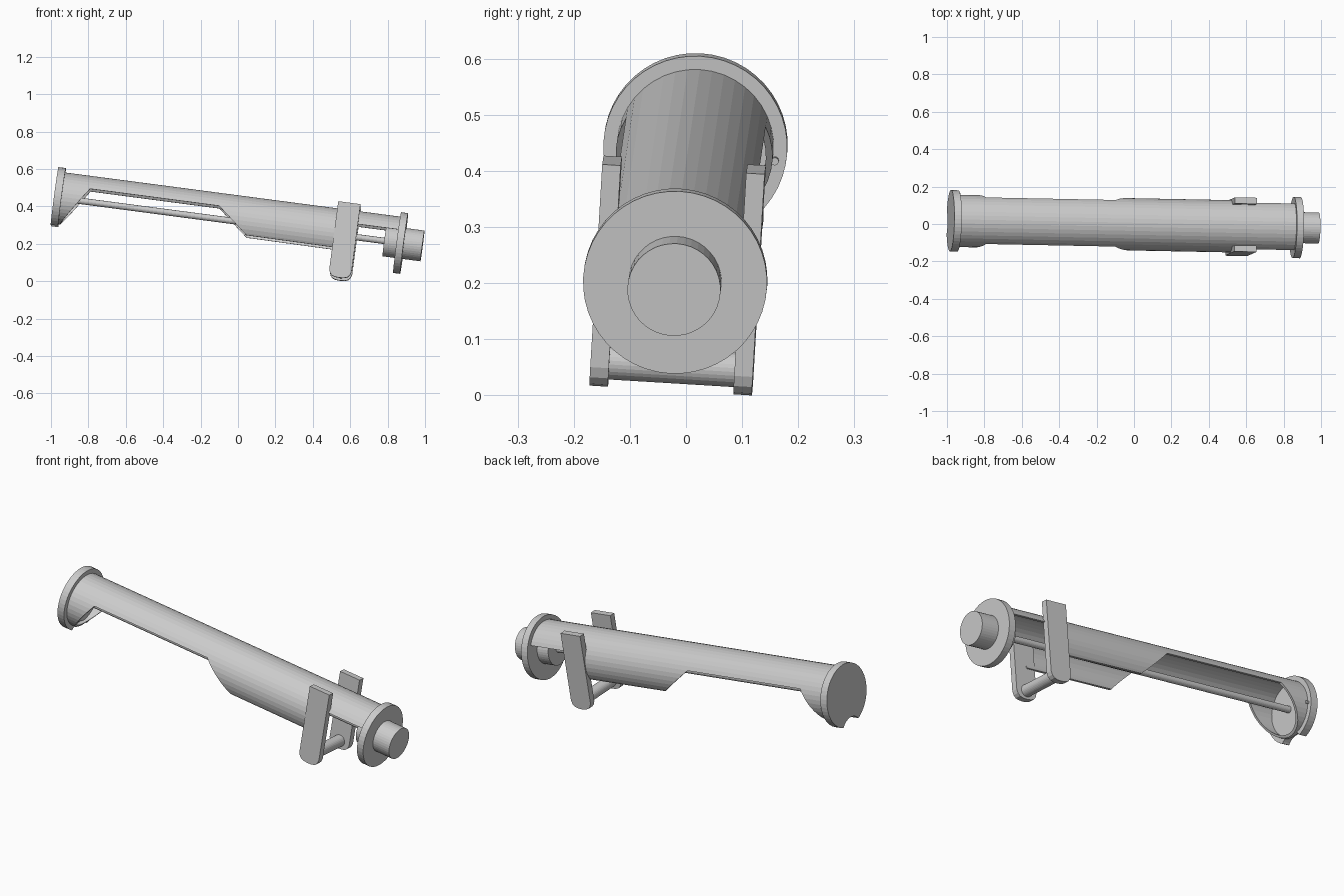
import bpy, bmesh
from math import radians
from mathutils import Matrix, Vector

if "Cube" in bpy.data.objects:
    bpy.data.objects.remove(bpy.data.objects["Cube"])

# Everything is built along local X, then tilted as one body
TILT = (Matrix.Translation((0, -0.002, 0.321))
        @ Matrix.Rotation(radians(-1.13), 4, 'Z')
        @ Matrix.Rotation(radians(7.5), 4, 'Y')
        @ Matrix.Rotation(radians(-3.5), 4, 'X'))
parts = []


def finish(name, bm, keep=True):
    bmesh.ops.recalc_face_normals(bm, faces=bm.faces[:])
    me = bpy.data.meshes.new(name)
    bm.to_mesh(me)
    bm.free()
    ob = bpy.data.objects.new(name, me)
    bpy.context.collection.objects.link(ob)
    if keep:
        parts.append(ob)
    return ob


def rod(name, a, b, r, segs=32, keep=True):
    """Cylinder from point a to point b."""
    a, b = Vector(a), Vector(b)
    d = b - a
    m = Matrix.Translation((a + b) / 2) @ d.to_track_quat('Z', 'Y').to_matrix().to_4x4()
    bm = bmesh.new()
    bmesh.ops.create_cone(bm, cap_ends=True, segments=segs, radius1=r,
                          radius2=r, depth=d.length, matrix=m)
    return finish(name, bm, keep)


def slab(name, pts, y0, y1, keep=True):
    """Side profile (x, z) extruded across y."""
    bm = bmesh.new()
    f = bm.faces.new([bm.verts.new((x, y0, z)) for x, z in pts])
    g = bmesh.ops.extrude_face_region(bm, geom=[f])
    bmesh.ops.translate(bm, vec=(0, y1 - y0, 0),
                        verts=[v for v in g['geom'] if isinstance(v, bmesh.types.BMVert)])
    return finish(name, bm, keep)


def cut(ob, cutter):
    mod = ob.modifiers.new("cut", 'BOOLEAN')
    mod.operation = 'DIFFERENCE'
    mod.solver = 'EXACT'
    mod.object = cutter
    bpy.context.view_layer.objects.active = ob
    bpy.ops.object.modifier_apply(modifier=mod.name)
    bpy.data.objects.remove(cutter)


# Hollow barrel shell, opened along its underside
tube = rod("barrel_shell", (-0.96, 0, 0), (0.87, 0, 0), 0.14, 40)
cut(tube, rod("bore_cutter", (-1.1, 0, 0), (1.1, 0, 0), 0.128, 40, False))
cut(tube, slab("window_cutter", [
    (-0.95, -0.2), (-0.94, -0.136), (-0.805, 0.0635), (-0.109, 0.0635),
    (0.055, -0.073), (0.57, -0.076), (0.61, 0.0635), (1.0, 0.0635), (1.0, -0.2)],
    -0.3, 0.3, False))

# Rear flange with a scalloped underside
rear = rod("rear_flange", (-0.99, 0, 0), (-0.95, 0, 0), 0.164, 48)
cut(rear, rod("scallop_cutter", (-1.1, 0, -0.2), (-0.8, 0, -0.2), 0.08, 32, False))
rod("flange_pin", (-0.952, 0.143, -0.015), (-0.936, 0.143, -0.015), 0.007, 12)

# Front flange, hub and central rod
rod("front_flange", (0.858, 0, 0), (0.896, 0, 0), 0.164, 48)
rod("front_hub", (0.79, 0, 0), (0.995, 0, 0), 0.083, 40)
rod("central_rod", (-0.955, 0, 0), (0.80, 0, 0), 0.017, 20)

# Pair of side brackets with rounded lower ends, joined by a grip bar
bracket = [(0.52, 0.17), (0.64, 0.17), (0.64, -0.195), (0.634, -0.214),
           (0.622, -0.227), (0.604, -0.233), (0.58, -0.235), (0.556, -0.233),
           (0.538, -0.227), (0.526, -0.214), (0.52, -0.195)]
for side, label in ((-1, "front"), (1, "back")):
    slab("bracket_" + label, bracket, side * 0.112, side * 0.145)
rod("grip_bar", (0.58, -0.12, -0.192), (0.58, 0.12, -0.192), 0.031, 28)

# Tilt the whole assembly
for ob in parts:
    ob.data.transform(TILT)

# Rest it exactly on the ground
low = min(v.co.z for ob in parts for v in ob.data.vertices)
for ob in parts:
    ob.data.transform(Matrix.Translation((0, 0, -low)))
